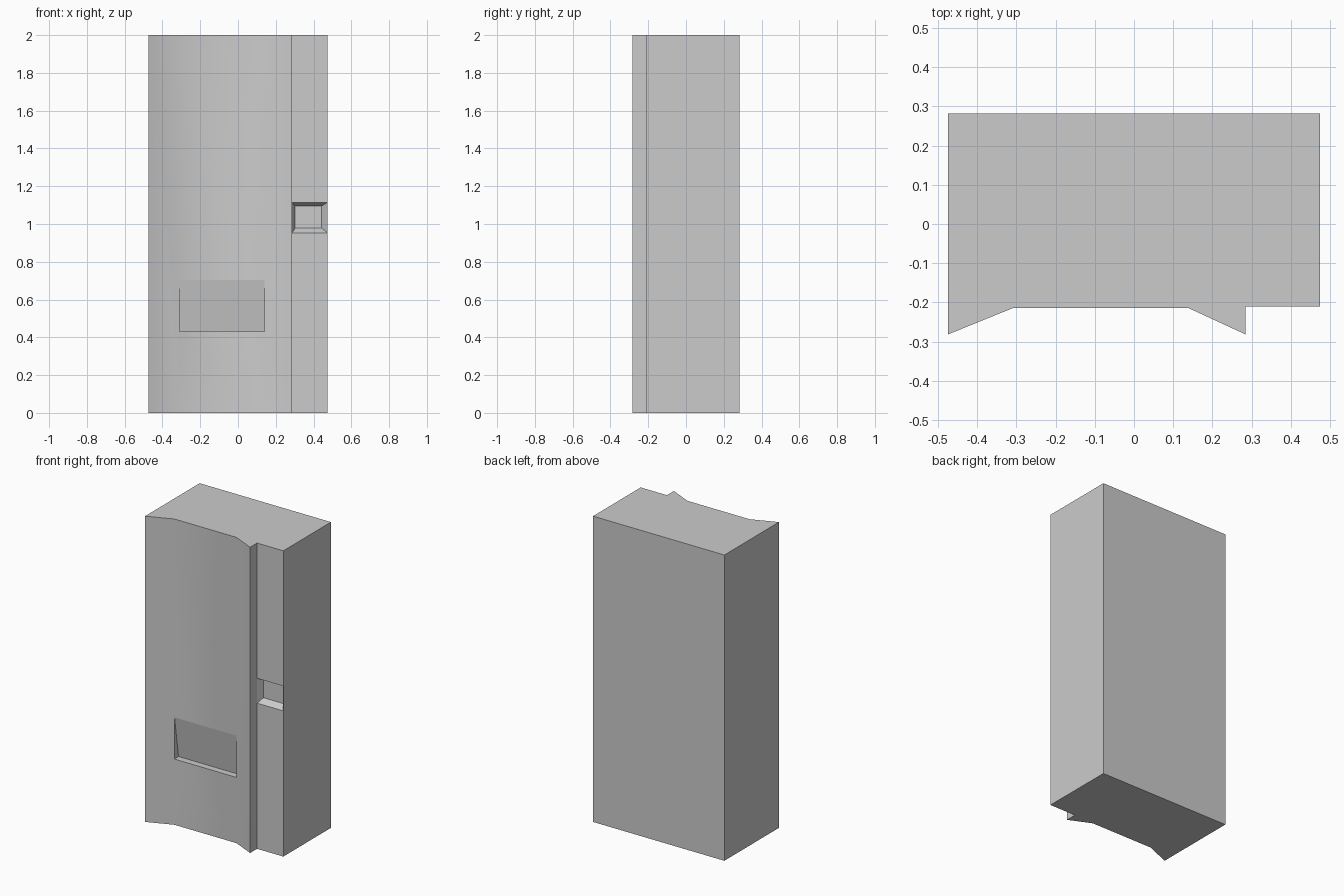
import bpy, bmesh, math
from mathutils import Vector

if "Cube" in bpy.data.objects:
    bpy.data.objects.remove(bpy.data.objects["Cube"])


def make_object(name, rings):
    """Closed solid skinned through equal-length rings of points."""
    bm = bmesh.new()
    loops = [[bm.verts.new(p) for p in ring] for ring in rings]
    for a, b in zip(loops, loops[1:]):
        n = len(a)
        for i in range(n):
            j = (i + 1) % n
            bm.faces.new((a[i], a[j], b[j], b[i]))
    bm.faces.new(loops[0][::-1])
    bm.faces.new(loops[-1])
    bmesh.ops.recalc_face_normals(bm, faces=bm.faces)
    mesh = bpy.data.meshes.new(name)
    bm.to_mesh(mesh)
    bm.free()
    obj = bpy.data.objects.new(name, mesh)
    bpy.context.collection.objects.link(obj)
    return obj


def rect(x0, x1, z0, z1, y):
    return [(x0, y, z0), (x1, y, z0), (x1, y, z1), (x0, y, z1)]


def carve(target, cutter):
    cutter.hide_render = True
    mod = target.modifiers.new(cutter.name, 'BOOLEAN')
    mod.operation = 'DIFFERENCE'
    mod.solver = 'EXACT'
    mod.object = cutter
    bpy.context.view_layer.objects.active = target
    bpy.ops.object.modifier_apply(modifier=mod.name)
    bpy.data.objects.remove(cutter)


# Cabinet: plan profile with a shallow dished front and a stepped side panel
plan = [(-0.475, 0.282), (-0.475, -0.282), (-0.31, -0.215), (0.14, -0.215),
        (0.285, -0.282), (0.285, -0.21), (0.475, -0.21), (0.475, 0.282)]
cabinet = make_object("cabinet", [[(x, y, z) for x, y in plan] for z in (0, 2)])

# Dispensing slot: wedge recess with a flap leaning back at the bottom
slot = [(-0.25, 0.43), (-0.172, 0.43), (-0.213, 0.703), (-0.25, 0.703)]
carve(cabinet, make_object("slot_cutter",
      [[(x, y, z) for y, z in slot] for x in (-0.31, 0.14)]))

# Payment recess: tapered pocket across the side panel
carve(cabinet, make_object("payment_cutter", [
    rect(0.286, 0.474, 0.953, 1.115, -0.25),
    rect(0.286, 0.474, 0.953, 1.115, -0.21),
    rect(0.303, 0.443, 0.978, 1.095, -0.17)]))

# Soft shading over the dished front, crisp corners elsewhere
bpy.ops.object.select_all(action='DESELECT')
cabinet.select_set(True)
bpy.context.view_layer.objects.active = cabinet
bpy.ops.object.shade_smooth_by_angle(angle=math.radians(30))
